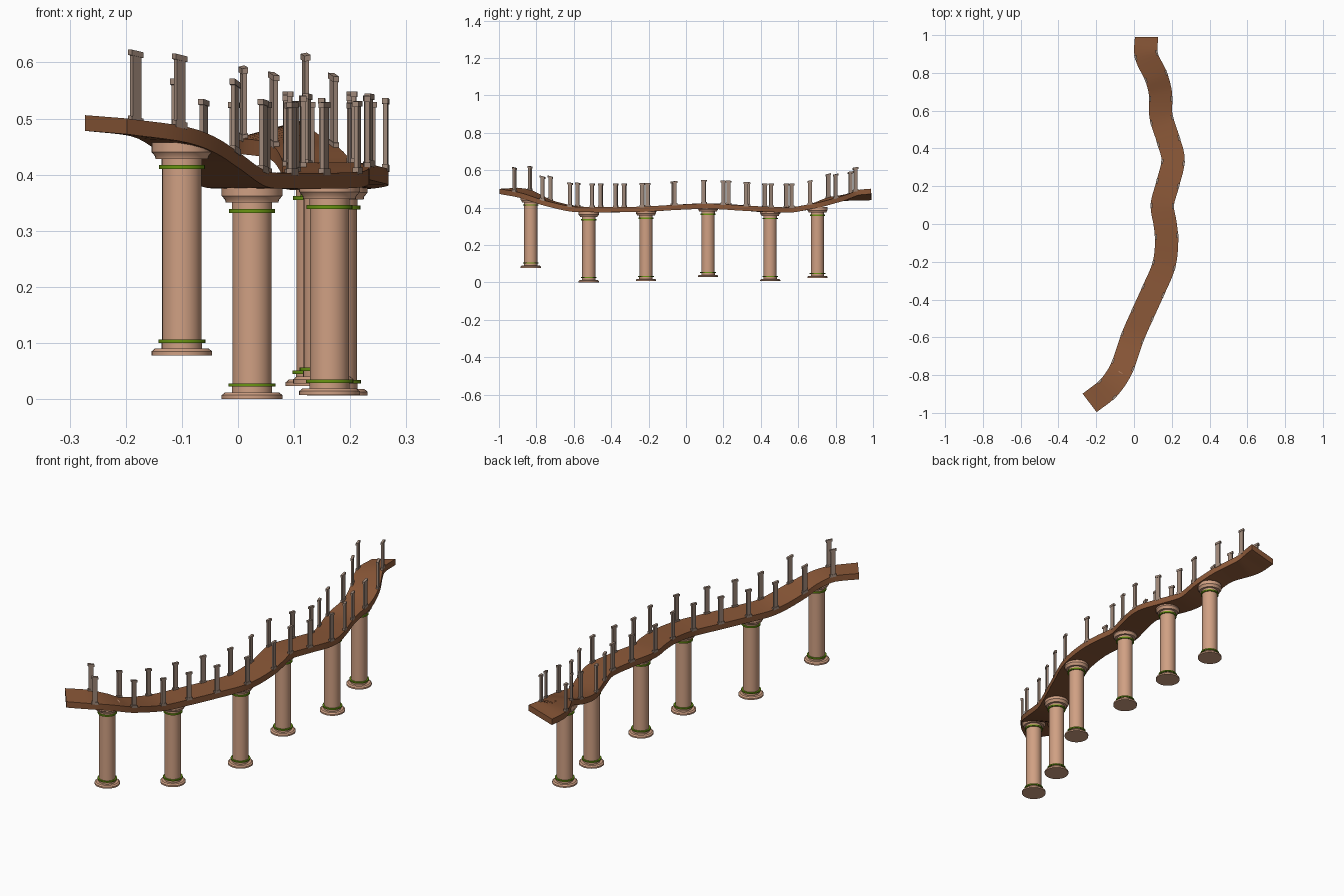
import bpy, bmesh, math
from mathutils import Vector

if "Cube" in bpy.data.objects:
    bpy.data.objects.remove(bpy.data.objects["Cube"])


def material(name, rgb):
    lin = [(c / 255 / 12.92) if c < 10 else ((c / 255 + 0.055) / 1.055) ** 2.4 for c in rgb]
    m = bpy.data.materials.new(name)
    m.diffuse_color = (*lin, 1)
    m.use_nodes = True
    m.node_tree.nodes["Principled BSDF"].inputs["Base Color"].default_value = m.diffuse_color
    return m


WOOD = material("brown deck wood", (139, 88, 56))
STONE = material("tan pier stone", (208, 160, 131))
GREEN = material("green band", (106, 150, 18))
POST = material("grey brown post", (160, 137, 122))

# Walkway path, running along y: (y, x, top z, bank from left to right edge)
PATH = [(-0.947, -0.235, 0.503, -0.006), (-0.876, -0.143, 0.491, -0.008),
        (-0.81, -0.091, 0.468, -0.004), (-0.746, -0.058, 0.441, 0),
        (-0.6, -0.008, 0.407, 0), (-0.479, 0.045, 0.403, 0),
        (-0.353, 0.102, 0.403, 0), (-0.219, 0.158, 0.405, 0),
        (-0.09, 0.173, 0.413, 0), (0, 0.165, 0.418, 0),
        (0.1, 0.15, 0.422, 0), (0.21, 0.178, 0.418, 0),
        (0.34, 0.207, 0.409, 0), (0.45, 0.180, 0.403, 0),
        (0.57, 0.143, 0.403, 0), (0.69, 0.140, 0.425, 0),
        (0.78, 0.117, 0.453, -0.002), (0.893, 0.065, 0.477, 0.025),
        (0.99, 0.066, 0.484, 0.034)]


def path(y):
    """Smooth interpolation of x, z and bank at a given y."""
    n = len(PATH)
    i = max(0, min(n - 2, sum(p[0] <= y for p in PATH) - 1))

    def slope(j, k):
        a, b = PATH[max(j - 1, 0)], PATH[min(j + 1, n - 1)]
        return (b[k] - a[k]) / (b[0] - a[0])
    p, q = PATH[i], PATH[i + 1]
    h = q[0] - p[0]
    t = (y - p[0]) / h
    return [(2 * t**3 - 3 * t**2 + 1) * p[k] + (t**3 - 2 * t**2 + t) * h * slope(i, k)
            + (3 * t**2 - 2 * t**3) * q[k] + (t**3 - t**2) * h * slope(i + 1, k)
            for k in (1, 2, 3)]


def place(y, along, across, up):
    """Point given relative to the deck top: along the path, to its right, above it."""
    x, z, bank = path(y)
    e = 0.004
    lo, hi = max(y - e, PATH[0][0]), min(y + e, PATH[-1][0])
    a, b = path(lo), path(hi)
    d = Vector((b[0] - a[0], hi - lo))
    rise = (b[1] - a[1]) / d.length
    d.normalize()
    return (x + d.x * along + d.y * across, y + d.y * along - d.x * across,
            z + rise * along + bank * across / 0.125 + up)


def make(name, bm, mats, smooth=None):
    bmesh.ops.recalc_face_normals(bm, faces=bm.faces[:])
    me = bpy.data.meshes.new(name)
    bm.to_mesh(me)
    bm.free()
    for m in mats:
        me.materials.append(m)
    ob = bpy.data.objects.new(name, me)
    bpy.context.collection.objects.link(ob)
    if smooth:
        bpy.ops.object.select_all(action='DESELECT')
        ob.select_set(True)
        bpy.context.view_layer.objects.active = ob
        bpy.ops.object.shade_smooth_by_angle(angle=math.radians(smooth))
    return ob


# Winding deck: rectangular section swept along the path
HALF, THICK, STEPS = 0.0615, 0.028, 120
bm = bmesh.new()
rings = []
for s in range(STEPS + 1):
    y = PATH[0][0] + (PATH[-1][0] - PATH[0][0]) * s / STEPS
    rings.append([bm.verts.new(place(y, 0, u, h)) for u, h in
                  ((-HALF, 0), (HALF, 0), (HALF, -THICK), (-HALF, -THICK))])
for a, b in zip(rings, rings[1:]):
    for k in range(4):
        bm.faces.new((a[k], a[(k + 1) % 4], b[(k + 1) % 4], b[k]))
bm.faces.new(rings[0])
bm.faces.new(rings[-1])
make("deck", bm, [WOOD], 35)

# Pier: turned profile (radius, z), with thin green bands
PROFILE = [(0.0, 0.0), (0.054, 0.0), (0.054, 0.007), (0.048, 0.012), (0.036, 0.012),
           (0.036, 0.022), (0.042, 0.022), (0.042, 0.028), (0.035, 0.028),
           (0.035, 0.332), (0.041, 0.332), (0.041, 0.339), (0.036, 0.339),
           (0.036, 0.350), (0.047, 0.350), (0.048, 0.355), (0.054, 0.362),
           (0.054, 0.379), (0.0, 0.379)]
SIDES = 32
bm = bmesh.new()
loops = []
for r, z in PROFILE:
    if r == 0:
        loops.append([bm.verts.new((0, 0, z))] * SIDES)
    else:
        loops.append([bm.verts.new((r * math.cos(math.tau * k / SIDES),
                                    r * math.sin(math.tau * k / SIDES), z)) for k in range(SIDES)])
for i, (a, b) in enumerate(zip(loops, loops[1:])):
    for k in range(SIDES):
        j = (k + 1) % SIDES
        f = bm.faces.new(list(dict.fromkeys((a[k], a[j], b[j], b[k]))))
        f.material_index = 1 if i in (5, 6, 7, 9, 10, 11) else 0
pier = make("pier_1", bm, [STONE, GREEN], 30)

# Piers in a row under the deck: (x, y, base z)
SPOTS = [(-0.10, -0.83, 0.078), (0.025, -0.52, 0.0), (0.163, -0.214, 0.007),
         (0.152, 0.118, 0.028), (0.177, 0.45, 0.006), (0.139, 0.703, 0.023)]
for i, spot in enumerate(SPOTS):
    ob = pier if i == 0 else bpy.data.objects.new(f"pier_{i + 1}", pier.data)
    if i:
        bpy.context.collection.objects.link(ob)
    ob.location = spot


# Railing posts: slim plank with a foot and a cap, following the deck slope
def block(bm, y, side, length, width, z0, z1):
    v = [bm.verts.new(place(y, a * length / 2, side * 0.057 + c * width / 2, h))
         for h in (z0, z1) for a, c in ((-1, -1), (1, -1), (1, 1), (-1, 1))]
    for f in ((0, 1, 2, 3), (4, 5, 6, 7), (0, 1, 5, 4), (1, 2, 6, 5), (2, 3, 7, 6), (3, 0, 4, 7)):
        bm.faces.new([v[k] for k in f])


POSTS_Y = [-0.876, -0.746, -0.60, -0.479, -0.353, -0.219, -0.064, 0.096,
           0.214, 0.326, 0.438, 0.55, 0.663, 0.78, 0.893]
for side, word in ((-1, "left"), (1, "right")):
    for i, y in enumerate(POSTS_Y):
        bm = bmesh.new()
        block(bm, y, side, 0.028, 0.011, -0.004, 0.008)
        block(bm, y, side, 0.021, 0.008, 0.008, 0.116)
        block(bm, y, side, 0.028, 0.011, 0.116, 0.126)
        make(f"{word}_post_{i + 1}", bm, [POST])
